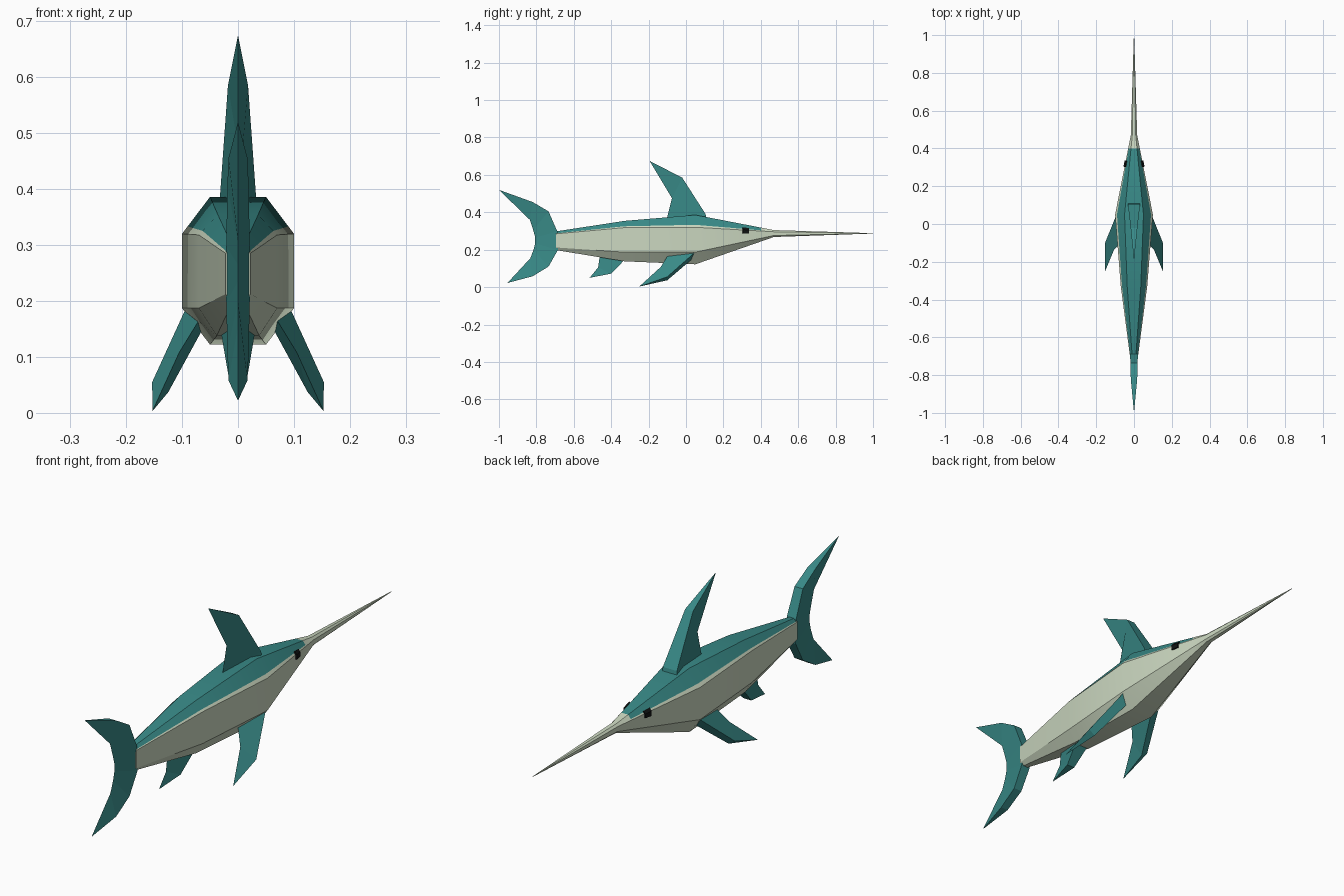
import bpy, bmesh, math
from mathutils import Vector

if "Cube" in bpy.data.objects:
    bpy.data.objects.remove(bpy.data.objects["Cube"])


def material(name, rgb):
    m = bpy.data.materials.new(name)
    m.diffuse_color = (*rgb, 1)
    m.use_nodes = True
    m.node_tree.nodes["Principled BSDF"].inputs["Base Color"].default_value = m.diffuse_color
    return m


TEAL = material("teal_skin", (0.040, 0.255, 0.245))
CREAM = material("cream_belly", (0.60, 0.685, 0.53))
BLACK = material("black_eye", (0.005, 0.006, 0.006))


def finish(bm, name, mats, smooth=False):
    bmesh.ops.remove_doubles(bm, verts=bm.verts, dist=1e-5)
    bmesh.ops.recalc_face_normals(bm, faces=bm.faces)
    me = bpy.data.meshes.new(name)
    bm.to_mesh(me)
    bm.free()
    for m in mats:
        me.materials.append(m)
    ob = bpy.data.objects.new(name, me)
    bpy.context.collection.objects.link(ob)
    if smooth:
        bpy.ops.object.select_all(action='DESELECT')
        ob.select_set(True)
        bpy.context.view_layer.objects.active = ob
        bpy.ops.object.shade_smooth_by_angle(angle=math.radians(25))
    return ob


# Body sections: y, top half width, side half width, bottom half width,
# top z, upper side z, lower side z, bottom z
SECTIONS = [
    (-0.695, 0.010, 0.022, 0.010, 0.298, 0.285, 0.212, 0.198),
    (-0.33, 0.036, 0.070, 0.038, 0.354, 0.318, 0.187, 0.138),
    (0.05, 0.050, 0.100, 0.050, 0.386, 0.320, 0.187, 0.122),
    (0.47, 0.009, 0.017, 0.009, 0.305, 0.296, 0.276, 0.268),
    (1.00, 0.0004, 0.0008, 0.0004, 0.2885, 0.288, 0.287, 0.2865),
]


def ring(y):
    """Half outline of the body at y, from the top edge to the bottom edge."""
    for a, b in zip(SECTIONS, SECTIONS[1:]):
        if y <= b[0]:
            f = (y - a[0]) / (b[0] - a[0])
            t, s, u, zt, zu, zl, zb = [p + (q - p) * f for p, q in zip(a[1:], b[1:])]
            break
    k = 0.2  # paint line a little above the upper side edge
    half = [(t, zt), (s + (t - s) * k, zu + (zt - zu) * k), (s, zu), (s, zl), (u, zb)]
    return [Vector((x, y, z)) for x, z in half]


# Body with bill, painted teal above the paint line and behind the bill
bm = bmesh.new()
rows = []
ys = [-0.695, -0.33, 0.05, 0.40, 0.47, 1.00]
for y in ys:
    h = ring(y)
    full = h + [Vector((-p.x, p.y, p.z)) for p in reversed(h)]
    rows.append([bm.verts.new(p) for p in full])
n = len(rows[0])
for i in range(len(rows) - 1):
    for j in range(n):
        k = (j + 1) % n
        f = bm.faces.new((rows[i][j], rows[i][k], rows[i + 1][k], rows[i + 1][j]))
        f.material_index = 0 if j in (0, n - 2, n - 1) and ys[i] < 0.39 else 1
for r in (rows[0], rows[-1]):
    bm.faces.new(r).material_index = 1
finish(bm, "body", [TEAL, CREAM], smooth=True)


def fin(name, rungs, normal=(1, 0, 0)):
    """Wedge fin: flat leading face, sharp trailing edge.
    Each rung is (leading point, trailing point, half thickness)."""
    bm = bmesh.new()
    nrm = Vector(normal).normalized()
    secs = []
    for lead, trail, w in rungs:
        pts = [Vector(lead) + nrm * w, Vector(lead) - nrm * w, Vector(trail)]
        if w == 0:  # pointed tip
            secs.append([bm.verts.new(pts[0])] * 3)
        else:
            secs.append([bm.verts.new(p) for p in pts])
    for a, b in zip(secs, secs[1:]):
        for j in range(3):
            k = (j + 1) % 3
            bm.faces.new(list(dict.fromkeys((a[j], a[k], b[k], b[j]))))
    for s in (secs[0], secs[-1]):
        if len(set(s)) == 3:
            bm.faces.new(s)
    finish(bm, name, [TEAL])


def flat(*rungs):
    """Rungs in the centre plane: lead y, lead z, trail y, trail z, thickness."""
    return [((0, a, b), (0, c, d), w) for a, b, c, d, w in rungs]


fin("dorsal_fin", flat(
    (0.11, 0.36, -0.11, 0.345, 0.034),
    (0.105, 0.39, -0.10, 0.375, 0.032),
    (-0.02, 0.585, -0.075, 0.475, 0.018),
    (-0.195, 0.675, -0.195, 0.675, 0)))

fin("anal_fin", flat(
    (-0.31, 0.165, -0.46, 0.175, 0.034),
    (-0.40, 0.072, -0.47, 0.105, 0.018),
    (-0.515, 0.05, -0.515, 0.05, 0)))

fin("tail_fin", flat(
    (-1.0, 0.52, -1.0, 0.52, 0),
    (-0.82, 0.455, -0.835, 0.36, 0.017),
    (-0.735, 0.405, -0.817, 0.305, 0.019),
    (-0.688, 0.298, -0.806, 0.265, 0.021),
    (-0.685, 0.198, -0.806, 0.235, 0.021),
    (-0.735, 0.110, -0.815, 0.200, 0.019),
    (-0.82, 0.058, -0.832, 0.155, 0.017),
    (-0.955, 0.022, -0.955, 0.022, 0)))

# Paired parts
for side, s in (("right", 1), ("left", -1)):
    fin(side + "_pectoral_fin", [
        ((s * 0.076, 0.045, 0.172), (s * 0.070, -0.10, 0.165), 0.022),
        ((s * 0.139, -0.10, 0.046), (s * 0.105, -0.135, 0.108), 0.017),
        ((s * 0.153, -0.25, 0.003), (s * 0.153, -0.25, 0.003), 0)],
        normal=(s * 0.84, 0, 0.54))

    # Eye plate wrapped over the upper side edge
    bm = bmesh.new()
    cols = []
    for y in (0.303, 0.335):
        h = ring(y)
        pts = [h[2].lerp(h[0], 0.35), h[2], h[2].lerp(h[3], 0.3)]
        cols.append([bm.verts.new((s * (p.x + 0.003), y, p.z + 0.001)) for p in pts])
    for j in range(2):
        bm.faces.new((cols[0][j], cols[0][j + 1], cols[1][j + 1], cols[1][j]))
    eye = finish(bm, side + "_eye", [BLACK])
    mod = eye.modifiers.new("thickness", 'SOLIDIFY')
    mod.thickness = 0.006
    mod.offset = 0
